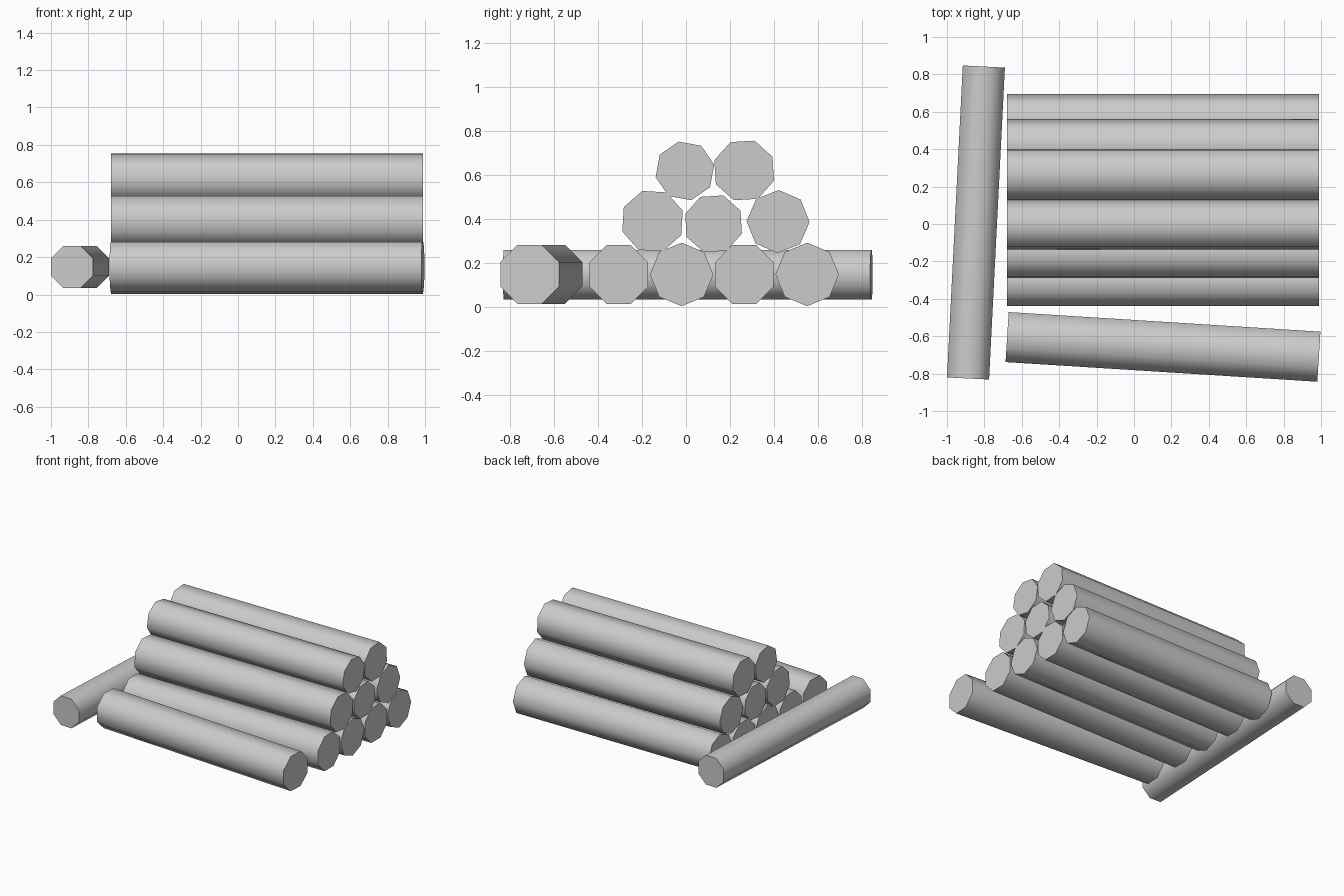
import bpy
import math

cube = bpy.data.objects.get("Cube")
if cube:
    bpy.data.objects.remove(cube, do_unlink=True)

# Single plain grey for every log
grey = bpy.data.materials.new("log grey")
grey.use_nodes = True
colour = (0.6, 0.6, 0.6, 1)
grey.diffuse_color = colour
grey.node_tree.nodes["Principled BSDF"].inputs["Base Color"].default_value = colour

LENGTH = 1.67


def log(name, centre, radius, roll, heading=0):
    """Eight-sided log lying along x; roll is the angle of one corner from +y."""
    bpy.ops.mesh.primitive_cylinder_add(vertices=8, radius=radius, depth=LENGTH)
    ob = bpy.context.object
    ob.name = name
    ob.data.name = name
    # Primitive corners start on local +y, which stays on +y once tipped over
    ob.rotation_euler = (math.radians(roll), math.radians(90), math.radians(heading))
    # Apply the roll about the log's own axis before tipping
    from_roll = ob.rotation_euler.copy()
    from_roll.x = 0
    ob.rotation_euler = from_roll
    turn = math.radians(roll)
    for v in ob.data.vertices:
        x, y = v.co.x, v.co.y
        v.co.x = x * math.cos(turn) - y * math.sin(turn)
        v.co.y = x * math.sin(turn) + y * math.cos(turn)
    ob.location = centre
    ob.data.materials.append(grey)
    bpy.ops.object.shade_smooth_by_angle(angle=math.radians(60))
    return ob


MID_X = 0.155

# Bottom row: flat-topped and corner-topped logs alternate
for i in range(4):
    log(f"bottom_log_{i + 1}", (MID_X, -0.305 + 0.285 * i, 0.148), 0.144,
        0 if i % 2 else 22.5)

# Middle and top rows: y, z, radius, roll
upper = {
    "middle_log_1": (-0.152, 0.39, 0.145, 19),
    "middle_log_2": (0.125, 0.378, 0.136, 26),
    "middle_log_3": (0.418, 0.388, 0.143, -1),
    "top_log_1": (-0.005, 0.618, 0.136, 12),
    "top_log_2": (0.264, 0.62, 0.143, 26),
}
for name, (y, z, radius, roll) in upper.items():
    log(name, (MID_X, y, z), radius, roll)

# Loose logs beside the stack
log("loose_front_log", (MID_X, -0.657, 0.148), 0.145, 22.5, -3.6)
log("loose_cross_log", (-0.845, 0.008, 0.147), 0.122, 22.5, 87.1)
